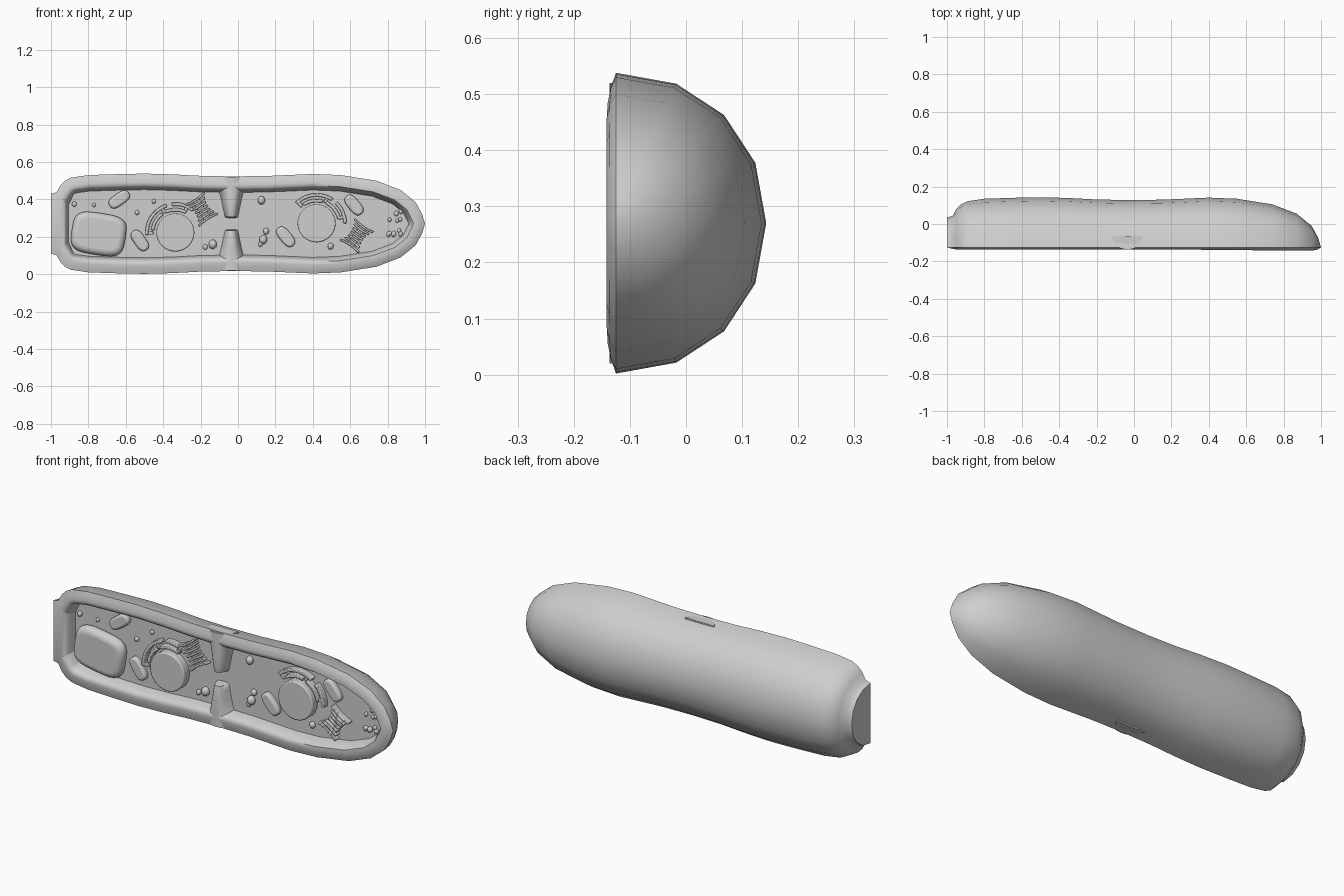
import bpy, bmesh, math, random
from math import cos, sin, radians, pi
from mathutils import Vector

random.seed(4)
cube = bpy.data.objects.get("Cube")
if cube:
    bpy.data.objects.remove(cube, do_unlink=True)

MID = 0.27      # height of the long axis
CUT = -0.125    # plane of the cut face
FLOOR = -0.075  # cytoplasm surface

grey = bpy.data.materials.new("plain_grey")
grey.use_nodes = True
grey.diffuse_color = (0.62, 0.62, 0.62, 1)
grey.node_tree.nodes["Principled BSDF"].inputs["Base Color"].default_value = (0.62, 0.62, 0.62, 1)


def finish(name, bm, bevel=0, segments=2, angle=50):
    bmesh.ops.remove_doubles(bm, verts=bm.verts, dist=0.0001)
    bmesh.ops.recalc_face_normals(bm, faces=bm.faces)
    mesh = bpy.data.meshes.new(name)
    bm.to_mesh(mesh)
    bm.free()
    mesh.materials.append(grey)
    ob = bpy.data.objects.new(name, mesh)
    bpy.context.collection.objects.link(ob)
    if bevel:
        mod = ob.modifiers.new("rounding", "BEVEL")
        mod.width, mod.segments = bevel, segments
        mod.limit_method, mod.angle_limit = "ANGLE", radians(40)
    bpy.ops.object.select_all(action="DESELECT")
    ob.select_set(True)
    bpy.context.view_layer.objects.active = ob
    bpy.ops.object.shade_smooth_by_angle(angle=radians(angle))


def prism(name, points, front, bevel=0.006, segments=2):
    """Extrude an outline of (x, z) points from the cytoplasm to the front."""
    bm = bmesh.new()
    face = bm.faces.new([bm.verts.new((x, FLOOR + 0.015, z)) for x, z in points])
    ext = bmesh.ops.extrude_face_region(bm, geom=[face])
    moved = [v for v in ext["geom"] if isinstance(v, bmesh.types.BMVert)]
    bmesh.ops.translate(bm, verts=moved, vec=(0, front - FLOOR - 0.015, 0))
    finish(name, bm, bevel, segments)


def place(points, x, z, turn):
    c, s = cos(radians(turn)), sin(radians(turn))
    return [(x + u * c - v * s, z + u * s + v * c) for u, v in points]


def superellipse(a, b, power, n=24):
    out = []
    for i in range(n):
        c, s = cos(2 * pi * i / n), sin(2 * pi * i / n)
        out.append((a * math.copysign(abs(c) ** power, c), b * math.copysign(abs(s) ** power, s)))
    return out


# Cell wall: half round loft behind, rounded lip and flat cytoplasm in front
radii = [(-1, .16), (-.97, .168), (-.95, .205), (-.925, .23), (-.89, .247), (-.8, .26),
         (-.65, .265), (-.5, .268), (-.35, .264), (-.2, .256), (-.035, .253), (.15, .255),
         (.4, .266), (.55, .26), (.74, .23), (.87, .18), (.95, .115), (.985, .05)]
top = [Vector(p) for p in radii]
outline = top + [Vector((1, 0))] + [Vector((p.x, -p.y)) for p in reversed(top)]
count = len(outline)


def inset(d):
    out = []
    for i, p in enumerate(outline):
        t = (outline[(i + 1) % count] - p).normalized() + (p - outline[i - 1]).normalized()
        t.normalize()
        q = p + Vector((t.y, -t.x)) * d
        out.append((max(q.x, -1 + 1.1 * d), q.y))
    return out


def swell(x, d):
    """The lip stands slightly further forward towards the rounded tip."""
    return .006 * min(1, max(0, (x - .2) / .6)) if 0 < d < .07 else 0


bm = bmesh.new()
rings = [[bm.verts.new((x, y - swell(x, d), MID + z)) for x, z in inset(d)]
         for d, y in ((0, CUT), (.02, -.131), (.045, -.136), (.062, -.135),
                      (.073, -.122), (.08, -.1), (.086, FLOOR))]
for a, b in zip(rings, rings[1:]):
    for i in range(count):
        j = (i + 1) % count
        bm.faces.new((a[i], a[j], b[j], b[i]))
bm.faces.new(rings[-1])
arcs = []
for i, p in enumerate(top):
    middle = [bm.verts.new((p.x, CUT + y, MID + z))
              for z, y in superellipse(p.y, p.y, .95, 16)[1:8]]
    arcs.append([rings[0][i]] + middle + [rings[0][count - 1 - i]])
for a, b in zip(arcs, arcs[1:]):
    for k in range(8):
        bm.faces.new((a[k], b[k], b[k + 1], a[k + 1]))
tip = rings[0][len(top)]
for k in range(8):
    bm.faces.new((arcs[-1][k], tip, arcs[-1][k + 1]))
bm.faces.new(arcs[0])
finish("cell_wall", bm)

# Cross wall halves: flared, rounded ridges that leave a pore between them
ridge = [(.085, .25, 1), (.085, .2, 1), (.068, .17, 1), (.053, .11, 1),
         (.042, .06, .98), (.036, .036, .9), (.03, .03, 0)]
for name, side in (("upper_cross_wall", 1), ("lower_cross_wall", -1)):
    bm = bmesh.new()
    back = FLOOR + .01
    rows = [[bm.verts.new((-.035 + w * u / 5, back + (-.136 - back) * rise * (1 - abs(u / 5) ** 3),
                           MID + side * h)) for u in range(-5, 6)] for w, h, rise in ridge]
    for a, b in zip(rows, rows[1:]):
        for k in range(10):
            bm.faces.new((a[k], a[k + 1], b[k + 1], b[k]))
    bm.faces.new(rows[0])
    bm.faces.new([row[0] for row in rows] + rows[-1][1:-1] + [row[-1] for row in reversed(rows)])
    finish(name, bm)

# Vacuole
prism("vacuole", place(superellipse(.145, .112, .55, 32), -.745, .215, -9), -.125, .035, 5)


# Nuclei, each wrapped by folded membrane arcs
def band(name, x, z, radius, start, end):
    steps = 10
    angles = [radians(start + (end - start) * i / steps) for i in range(steps + 1)]
    pts = [(x + (radius + .009) * cos(a), z + (radius + .009) * sin(a)) for a in angles]
    pts += [(x + (radius - .009) * cos(a), z + (radius - .009) * sin(a)) for a in reversed(angles)]
    prism(name, pts, -.105, .004)


for label, x, z, first, last in (("right", -.335, .223, 185, 52), ("left", .42, .272, 135, 0)):
    prism(label + "_nucleus", place(superellipse(.102, .102, 1, 32), x, z, 0), -.12, .006)
    span = last - first
    for n, (r, a, b) in enumerate(((.122, .08, .45), (.122, .52, .92),
                                   (.152, 0, .58), (.152, .66, 1))):
        band(f"{label}_membrane_fold_{n + 1}", x, z, r, first + span * a, first + span * b)
    for n, t in enumerate((.03, .5, .9)):
        spoke = [(.118, -.009), (.155, -.009), (.155, .009), (.118, .009)]
        prism(f"{label}_fold_link_{n + 1}", place(spoke, x, z, first + span * t), -.104, .003)

# Stacked membranes: curved bars, shortest in the middle
for label, x, z, turn in (("right", -.195, .347, 33), ("left", .635, .205, -35)):
    for n in range(-3, 4):
        half = .038 + .0025 * n * n
        curve = [(half * u, n * .0195 + .0025 * n * u * u) for u in (-1, -.5, 0, .5, 1)]
        pts = [(u, v - .006) for u, v in curve] + [(u, v + .006) for u, v in reversed(curve)]
        prism(f"{label}_stack_bar_{n + 4}", place(pts, x, z, turn), -.107, .003)
    core = [(-.02, -.06), (.02, -.06), (.02, .06), (-.02, .06)]
    prism(label + "_stack_core", place(core, x, z, turn), -.097, .003)

# Bean shaped organelles
for n, (x, z, turn) in enumerate(((-.635, .4, 35), (-.525, .18, -55),
                                  (.255, .2, -50), (.62, .37, -50))):
    prism(f"bean_organelle_{n + 1}", place(superellipse(.062, .032, .7), x, z, turn), -.102, .012, 3)


# Small vesicles
def vesicle(name, x, z, r):
    bm = bmesh.new()
    bmesh.ops.create_icosphere(bm, subdivisions=2, radius=r)
    for v in bm.verts:
        v.co = (v.co.x + x, v.co.y + FLOOR - .004, v.co.z * 1.15 + z)
    finish(name, bm)


spots = [(-.135, .16, .022), (-.175, .145, .013), (.125, .395, .02), (.15, .23, .016),
         (.135, .185, .022), (.12, .16, .012), (.495, .15, .016), (-.875, .375, .013),
         (-.77, .37, .01), (-.54, .33, .012), (-.45, .39, .011), (.19, .46, .009)]
for n, spot in enumerate(spots):
    vesicle(f"vesicle_{n + 1}", *spot)
for n in range(12):
    vesicle(f"tip_vesicle_{n + 1}", random.uniform(.79, .88),
            MID + random.uniform(-.07, .1), random.uniform(.009, .014))
